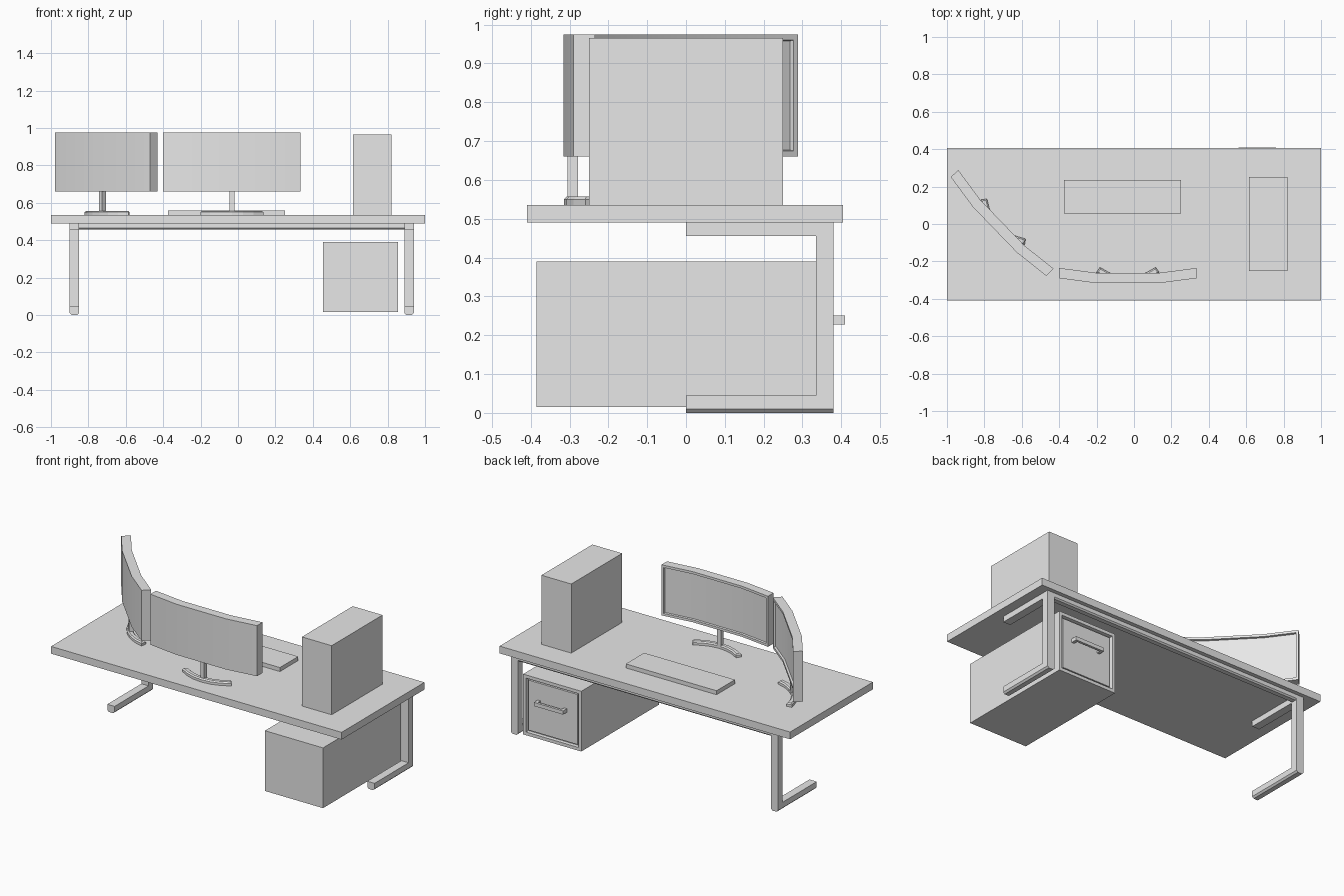
import bpy, bmesh
from math import radians, sin, cos
from mathutils import Matrix, Vector

old = bpy.data.objects.get("Cube")
if old:
    bpy.data.objects.remove(old, do_unlink=True)

grey = bpy.data.materials.new("plain grey")
grey.use_nodes = True
COLOUR = (0.8, 0.8, 0.8, 1)
grey.diffuse_color = COLOUR
grey.node_tree.nodes["Principled BSDF"].inputs["Base Color"].default_value = COLOUR


def finish(name, bm, place=Matrix(), smooth=False):
    bmesh.ops.recalc_face_normals(bm, faces=bm.faces[:])
    mesh = bpy.data.meshes.new(name)
    bm.to_mesh(mesh)
    bm.free()
    mesh.materials.append(grey)
    obj = bpy.data.objects.new(name, mesh)
    obj.matrix_world = place
    bpy.context.scene.collection.objects.link(obj)
    if smooth:
        bpy.ops.object.select_all(action='DESELECT')
        obj.select_set(True)
        bpy.context.view_layer.objects.active = obj
        bpy.ops.object.shade_smooth_by_angle(angle=radians(30))
    return obj


def add_box(bm, low, high):
    low, high = Vector(low), Vector(high)
    place = Matrix.Translation((low + high) / 2) @ Matrix.Diagonal((*(high - low), 1))
    return bmesh.ops.create_cube(bm, size=1, matrix=place)["verts"]


def box(name, low, high, place=Matrix()):
    bm = bmesh.new()
    add_box(bm, low, high)
    return finish(name, bm, place)


def extrude(bm, outline, offset):
    face = bm.faces.new([bm.verts.new(p) for p in outline])
    made = bmesh.ops.extrude_face_region(bm, geom=[face])["geom"]
    bmesh.ops.translate(bm, vec=offset, verts=[v for v in made if isinstance(v, bmesh.types.BMVert)])
    bmesh.ops.recalc_face_normals(bm, faces=bm.faces[:])


def recess(bm, faces, border, depth):
    bmesh.ops.inset_region(bm, faces=faces, thickness=border, use_even_offset=True)
    bmesh.ops.inset_region(bm, faces=faces, thickness=0.002, depth=-depth, use_even_offset=True)


def bevel_bottom(bm, width):
    base = min(v.co.z for v in bm.verts)
    # only the long lower edges, along the given bar
    edges = [e for e in bm.edges if all(v.co.z < base + 0.001 for v in e.verts)
             and e.calc_length() > 0.1]
    bmesh.ops.bevel(bm, geom=edges, offset=width, segments=1, affect='EDGES')


# Table top and the rail under its rear edge
TOP = 0.535
box("table_top", (-1, -0.41, 0.49), (1, 0.405, TOP))
bm = bmesh.new()
add_box(bm, (-0.85, 0.335, 0.458), (0.89, 0.38, 0.49))
bevel_bottom(bm, 0.008)
finish("rear_rail", bm)

# C-shaped legs: upper arm, post and foot in one outline
for name, x in (("right_leg", -0.9), ("left_leg", 0.89)):
    bm = bmesh.new()
    shape = [(0, 0), (0.38, 0), (0.38, 0.49), (0, 0.49),
             (0, 0.455), (0.335, 0.455), (0.335, 0.045), (0, 0.045)]
    extrude(bm, [(x, y, z) for y, z in shape], (0.05, 0, 0))
    bevel_bottom(bm, 0.01)
    finish(name, bm)

# Drawer cabinet with a recessed drawer front and bar handle
bm = bmesh.new()
add_box(bm, (0.455, -0.385, 0.015), (0.855, 0.38, 0.39))
bmesh.ops.recalc_face_normals(bm, faces=bm.faces[:])
front = [f for f in bm.faces if f.normal.y > 0.9]
recess(bm, front, 0.02, 0.02)
bmesh.ops.inset_region(bm, faces=front, thickness=0.012)
bmesh.ops.inset_region(bm, faces=front, thickness=0.002, depth=0.012)
finish("drawer_cabinet", bm)

bm = bmesh.new()
grip = [(0.56, 0.37), (0.56, 0.41), (0.76, 0.41), (0.76, 0.37),
        (0.742, 0.37), (0.742, 0.395), (0.578, 0.395), (0.578, 0.37)]
extrude(bm, [(x, y, 0.228) for x, y in grip], (0, 0, 0.023))
finish("drawer_handle", bm)

# Computer tower and keyboard
box("computer_tower", (0.615, -0.25, TOP), (0.82, 0.25, 0.965))
box("keyboard", (-0.375, 0.055, TOP), (0.25, 0.235, 0.56))


def monitor(side, place):
    # Curved panel, its screen set into the +y face
    bm = bmesh.new()
    curve = [(-0.367, 0), (-0.17, -0.026), (0.17, -0.026), (0.367, 0)]
    outline = curve + [(x, y - 0.055) for x, y in reversed(curve)]
    extrude(bm, [(x, y, 0.66) for x, y in outline], (0, 0, 0.315))
    screen = [f for f in bm.faces if f.normal.y > 0.9]
    recess(bm, screen, 0.015, 0.012)
    finish(side + "_monitor", bm, place, smooth=True)
    box(side + "_monitor_post", (-0.013, -0.07, 0.55), (0.013, -0.043, 0.67), place)
    # Crescent foot with its upper edges chamfered
    bm = bmesh.new()
    radius, steps = 0.27, 6
    angles = [radians(36) * (2 * i / steps - 1) for i in range(steps + 1)]

    def arc(r):
        return [(r * sin(a), radius - 0.062 - r * cos(a), TOP) for a in angles]
    extrude(bm, arc(radius - 0.017) + arc(radius + 0.017)[::-1], (0, 0, 0.022))
    upper = [e for e in bm.edges if all(v.co.z > TOP + 0.02 for v in e.verts)]
    bmesh.ops.bevel(bm, geom=upper, offset=0.007, segments=1, affect='EDGES')
    finish(side + "_monitor_foot", bm, place)


monitor("front", Matrix.Translation((-0.033, -0.235, 0)))
monitor("angled", Matrix.Translation((-0.685, 0.025, 0)) @ Matrix.Rotation(radians(-46), 4, 'Z'))
